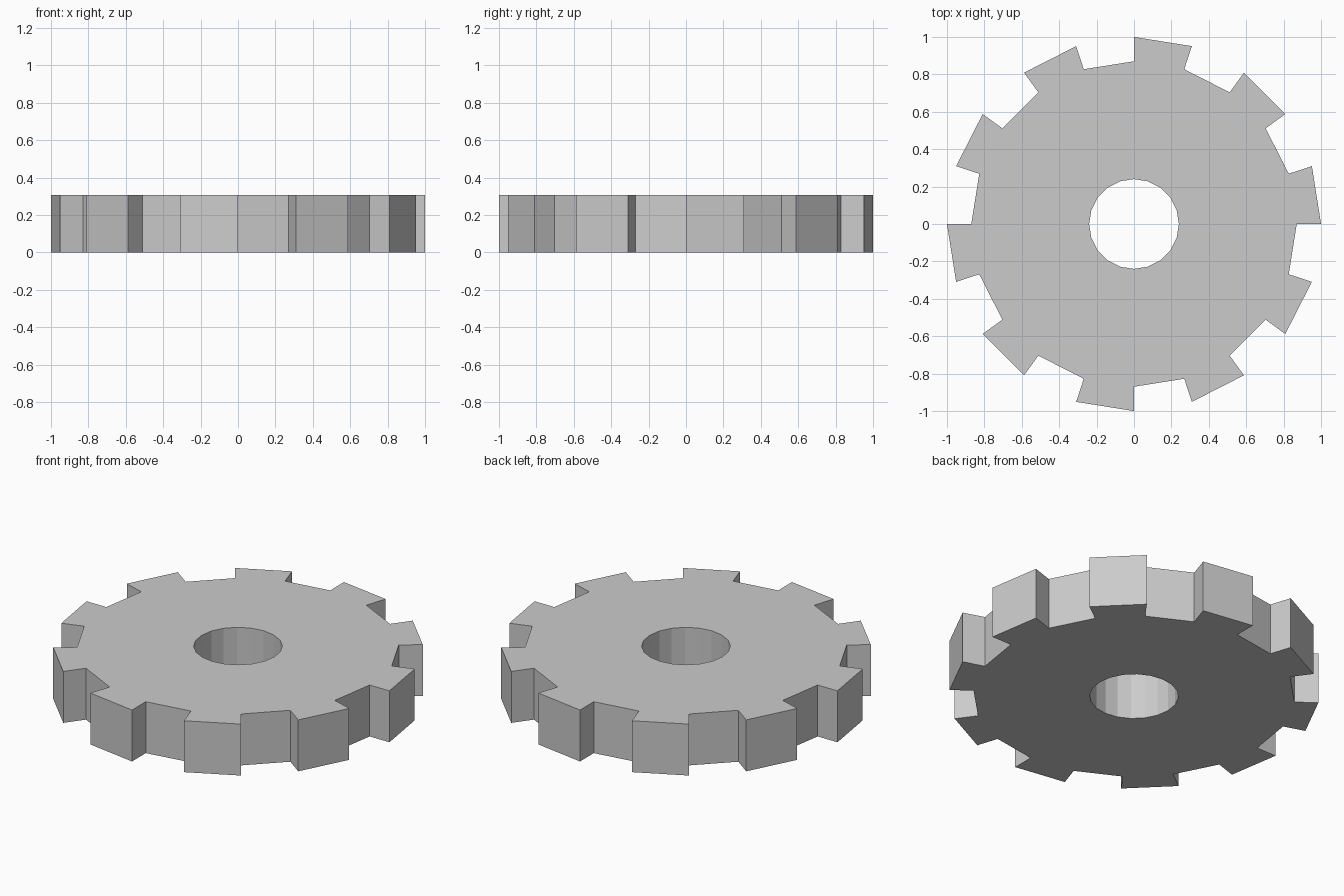
import bpy, bmesh
from math import cos, sin, pi

if "Cube" in bpy.data.objects:
    bpy.data.objects.remove(bpy.data.objects["Cube"])

TEETH = 10
STEPS = TEETH * 2          # tooth and gap each span one step
BORE, ROOT, TIP, HEIGHT = 0.24, 0.87, 1.0, 0.307

bm = bmesh.new()


def ring(radius):
    return [bm.verts.new((radius * cos(2 * pi * i / STEPS),
                          radius * sin(2 * pi * i / STEPS), 0))
            for i in range(STEPS)]


bore, root, tip = ring(BORE), ring(ROOT), ring(TIP)

# flat profile: ring around the bore, plus a tooth on every other step
for i in range(STEPS):
    j = (i + 1) % STEPS
    bm.faces.new((bore[i], root[i], root[j], bore[j]))
    if i % 2 == 0:
        bm.faces.new((root[i], tip[i], tip[j], root[j]))

# thicken the profile into a solid gear
result = bmesh.ops.extrude_face_region(bm, geom=bm.faces[:], use_keep_orig=True)
top = [v for v in result["geom"] if isinstance(v, bmesh.types.BMVert)]
bmesh.ops.translate(bm, verts=top, vec=(0, 0, HEIGHT))
bmesh.ops.recalc_face_normals(bm, faces=bm.faces[:])

mesh = bpy.data.meshes.new("gear_wheel")
bm.to_mesh(mesh)
bm.free()
gear = bpy.data.objects.new("gear_wheel", mesh)
bpy.context.collection.objects.link(gear)
